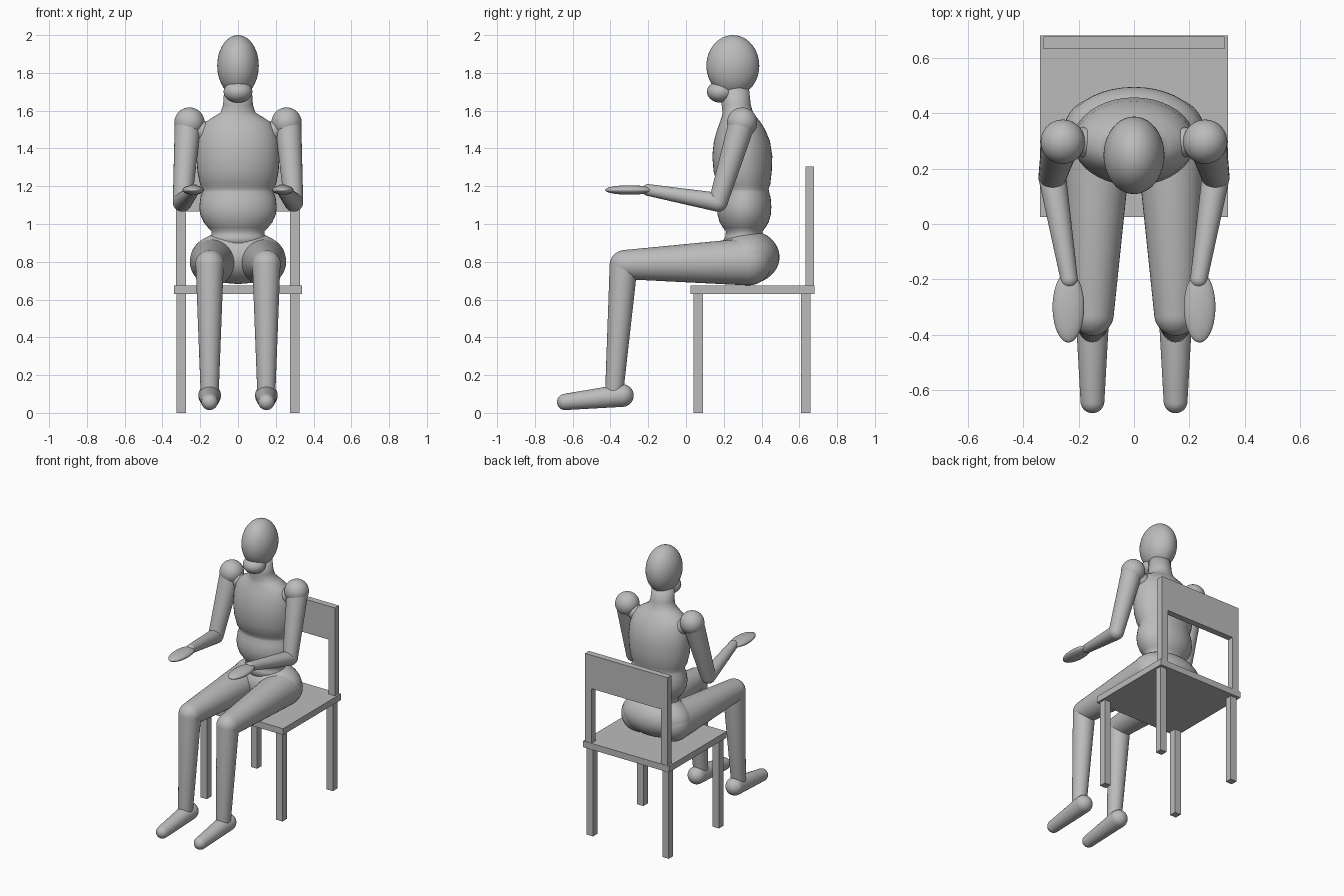
import bpy
import bmesh
import math
from mathutils import Vector

if "Cube" in bpy.data.objects:
    bpy.data.objects.remove(bpy.data.objects["Cube"], do_unlink=True)

SIDES = 40


def make_material(name, value):
    mat = bpy.data.materials.new(name)
    mat.use_nodes = True
    color = (value, value, value, 1)
    mat.diffuse_color = color
    mat.node_tree.nodes["Principled BSDF"].inputs["Base Color"].default_value = color
    return mat


grey = make_material("plain grey", 0.5)


def finish(name, bm, smooth=True, mirror=False):
    bmesh.ops.recalc_face_normals(bm, faces=bm.faces)
    mesh = bpy.data.meshes.new(name)
    bm.to_mesh(mesh)
    bm.free()
    mesh.materials.append(grey)
    if smooth:
        mesh.shade_smooth()
    obj = bpy.data.objects.new(name, mesh)
    bpy.context.collection.objects.link(obj)
    if mirror:
        obj.modifiers.new("Mirror", 'MIRROR')
    return obj


def loft(name, rings, u, v, mirror=False):
    """Skin elliptical rings, each (centre, radius along u, radius along v)."""
    bm = bmesh.new()
    loops = []
    for centre, ru, rv in rings:
        angles = [math.tau * i / SIDES for i in range(SIDES)]
        loops.append([bm.verts.new(centre + u * ru * math.cos(a) + v * rv * math.sin(a))
                      for a in angles])
    for low, high in zip(loops, loops[1:]):
        for i in range(SIDES):
            j = (i + 1) % SIDES
            bm.faces.new((low[i], low[j], high[j], high[i]))
    bm.faces.new(loops[0])
    bm.faces.new(loops[-1])
    return finish(name, bm, mirror=mirror)


def limb(name, start, end, r_start, r_end):
    """Tapered round-ended limb, mirrored to the other side."""
    a, b = Vector(start), Vector(end)
    axis = (b - a).normalized()
    u = axis.orthogonal().normalized()
    v = axis.cross(u)
    # Lean of the taper, so that the cone is tangent to both end balls
    lean = math.asin((r_start - r_end) / (b - a).length)
    rings = []
    steps = 10
    for centre, r, lo, hi in ((a, r_start, -math.pi / 2, lean), (b, r_end, lean, math.pi / 2)):
        for i in range(steps + 1):
            t = lo + (hi - lo) * i / steps
            radius = max(r * math.cos(t), 0.0005)
            rings.append((centre + axis * r * math.sin(t), radius, radius))
    return loft(name, rings, u, v, mirror=True)


def ellipsoid(name, centre, radii, mirror=False):
    bm = bmesh.new()
    bmesh.ops.create_uvsphere(bm, u_segments=SIDES, v_segments=24, radius=1)
    bmesh.ops.scale(bm, vec=radii, verts=bm.verts)
    bmesh.ops.translate(bm, vec=centre, verts=bm.verts)
    return finish(name, bm, mirror=mirror)


def box(name, low, high, mirror=False):
    low, high = Vector(low), Vector(high)
    bm = bmesh.new()
    bmesh.ops.create_cube(bm, size=1)
    bmesh.ops.scale(bm, vec=high - low, verts=bm.verts)
    bmesh.ops.translate(bm, vec=(low + high) / 2, verts=bm.verts)
    return finish(name, bm, smooth=False, mirror=mirror)


# Chair
box("seat", (-0.34, 0.025, 0.63), (0.34, 0.68, 0.675))
box("front_legs", (0.275, 0.04, 0), (0.325, 0.09, 0.64), mirror=True)
box("rear_legs", (0.275, 0.61, 0), (0.325, 0.66, 0.64), mirror=True)
box("back_posts", (0.275, 0.632, 0.67), (0.327, 0.677, 1.07), mirror=True)
box("back_panel", (-0.327, 0.632, 1.065), (0.327, 0.677, 1.305))

# Torso and neck: height, depth centre, half width, half depth
torso = [
    (0.90, 0.310, 0.160, 0.120), (0.935, 0.308, 0.142, 0.100),
    (0.96, 0.308, 0.140, 0.097), (0.98, 0.308, 0.158, 0.112),
    (1.01, 0.308, 0.182, 0.130), (1.05, 0.308, 0.200, 0.141),
    (1.09, 0.308, 0.205, 0.144), (1.14, 0.310, 0.199, 0.138),
    (1.17, 0.311, 0.189, 0.129), (1.185, 0.310, 0.188, 0.127),
    (1.21, 0.305, 0.201, 0.141), (1.28, 0.300, 0.215, 0.154),
    (1.36, 0.298, 0.221, 0.159), (1.44, 0.296, 0.216, 0.148),
    (1.50, 0.292, 0.199, 0.127), (1.54, 0.287, 0.172, 0.107),
    (1.57, 0.280, 0.125, 0.090), (1.59, 0.274, 0.092, 0.081),
    (1.63, 0.266, 0.079, 0.077), (1.73, 0.260, 0.072, 0.072),
]
loft("torso_and_neck", [(Vector((0, y, z)), w, d) for z, y, w, d in torso],
     Vector((1, 0, 0)), Vector((0, 1, 0)))
ellipsoid("pelvis", (0, 0.33, 0.825), (0.25, 0.165, 0.142))

# Head
ellipsoid("head", (0, 0.248, 1.838), (0.11, 0.14, 0.162))
ellipsoid("jaw", (0, 0.185, 1.70), (0.076, 0.074, 0.058))

# Arms
ellipsoid("shoulders", (0.257, 0.297, 1.537), (0.08, 0.08, 0.08), mirror=True)
limb("collars", (0.14, 0.295, 1.47), (0.25, 0.295, 1.52), 0.06, 0.045)
limb("upper_arms", (0.265, 0.295, 1.53), (0.295, 0.17, 1.115), 0.07, 0.05)
limb("forearms", (0.295, 0.17, 1.115), (0.234, -0.2, 1.18), 0.05, 0.031)
ellipsoid("hands", (0.237, -0.3, 1.18), (0.057, 0.128, 0.025), mirror=True)

# Legs
limb("thighs", (0.13, 0.33, 0.80), (0.15, -0.325, 0.785), 0.125, 0.077)
limb("shins", (0.15, -0.33, 0.785), (0.15, -0.38, 0.11), 0.074, 0.048)
limb("feet", (0.15, -0.337, 0.092), (0.15, -0.64, 0.058), 0.06, 0.043)
